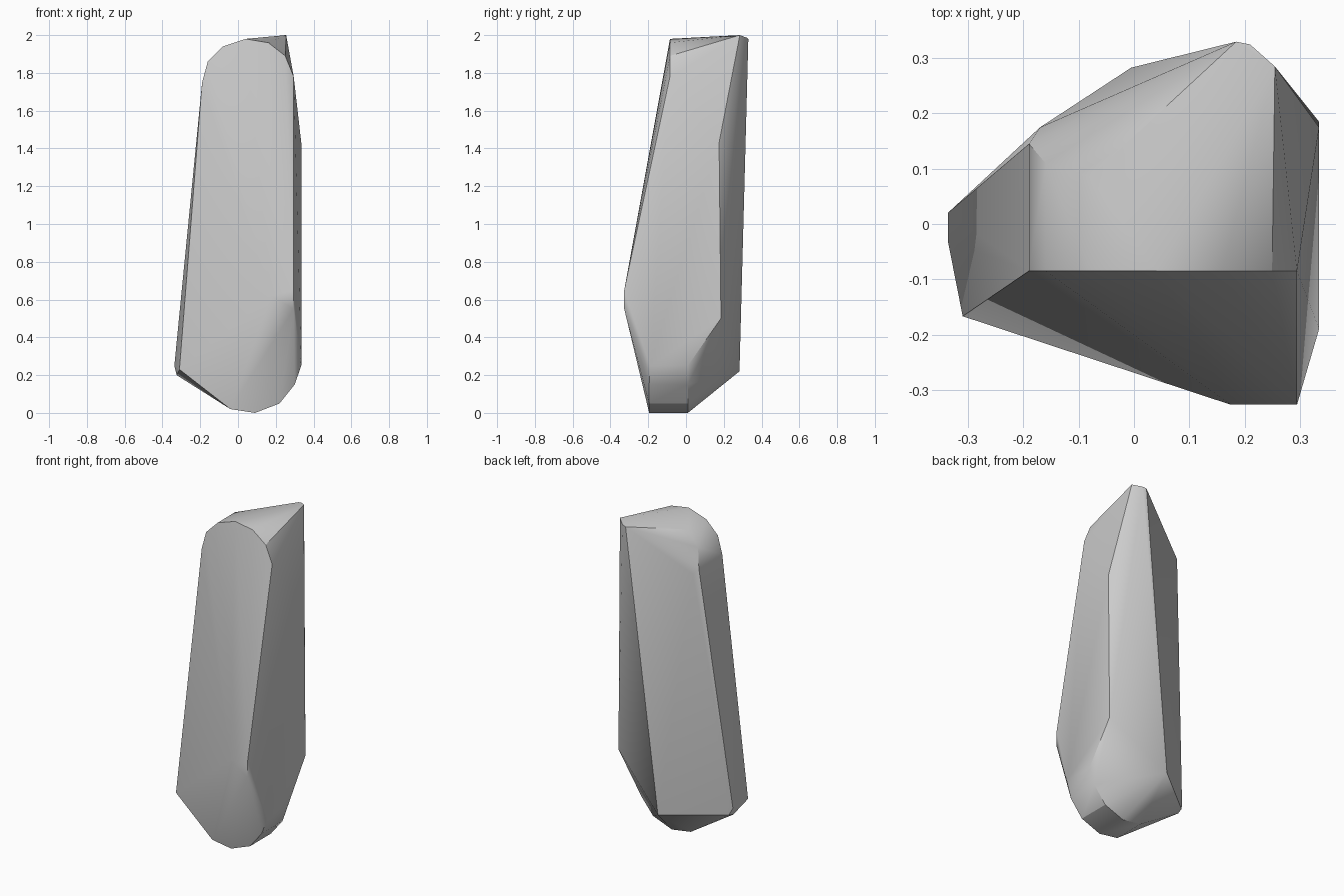
import bpy
import bmesh
import math

cube = bpy.data.objects.get("Cube")
if cube:
    bpy.data.objects.remove(cube, do_unlink=True)


def flat_material(name, color):
    mat = bpy.data.materials.new(name)
    mat.use_nodes = True
    mat.diffuse_color = color
    mat.node_tree.nodes["Principled BSDF"].inputs["Base Color"].default_value = color
    return mat


def extrude_profile(profile, y_front, y_back):
    """Repeat an (x, z) outline at two depths."""
    return [(x, y, z) for y in (y_front, y_back) for x, z in profile]


# Rounded foot, running front to back
foot = extrude_profile([(-0.04, 0.02), (0.09, 0), (0.22, 0.05), (0.30, 0.15)], -0.195, 0.01)

# Rounded front edge of the top
top_front = [(x, -0.085, z) for x, z in (
    (-0.19, 1.75), (-0.16, 1.86), (-0.08, 1.94), (0.04, 1.98),
    (0.16, 1.96), (0.25, 1.89), (0.295, 1.78))]

# Back edge of the top and the peak
top_back = [(-0.17, 0.175, 1.72), (-0.19, 0.145, 1.75), (-0.16, 0.11, 1.86), (-0.08, 0.085, 1.94),
            (0.185, 0.33, 1.98), (0.21, 0.325, 1.985), (0.255, 0.285, 2.0)]

# Front bulge and the flat flank
front_bulge = [(0.175, -0.327, 0.62), (0.295, -0.327, 0.65), (0.295, -0.327, 0.55)]
flank = [(0.335, -0.19, 0.25), (0.335, 0.01, 0.25), (0.335, 0.185, 0.5), (0.335, 0.175, 1.43)]

# Low corners at the side and back
low_corners = [(-0.31, -0.167, 0.23), (-0.337, -0.03, 0.25), (-0.337, 0.02, 0.25),
               (-0.325, 0.0, 0.2), (-0.32, 0.035, 0.21), (-0.005, 0.283, 0.22)]

# Wrap the outline points in one faceted stone
bm = bmesh.new()
for point in foot + top_front + top_back + front_bulge + flank + low_corners:
    bm.verts.new(point)
hull = bmesh.ops.convex_hull(bm, input=bm.verts[:])
loose = {v for v in hull["geom_interior"] + hull["geom_unused"] if isinstance(v, bmesh.types.BMVert)}
bmesh.ops.delete(bm, geom=list(loose), context='VERTS')
bmesh.ops.recalc_face_normals(bm, faces=bm.faces[:])

mesh = bpy.data.meshes.new("standing_stone")
bm.to_mesh(mesh)
bm.free()
stone = bpy.data.objects.new("standing_stone", mesh)
bpy.context.collection.objects.link(stone)
mesh.materials.append(flat_material("stone grey", (0.6, 0.6, 0.6, 1)))

bpy.ops.object.select_all(action='DESELECT')
stone.select_set(True)
bpy.context.view_layer.objects.active = stone
bpy.ops.object.shade_smooth_by_angle(angle=math.radians(30))
